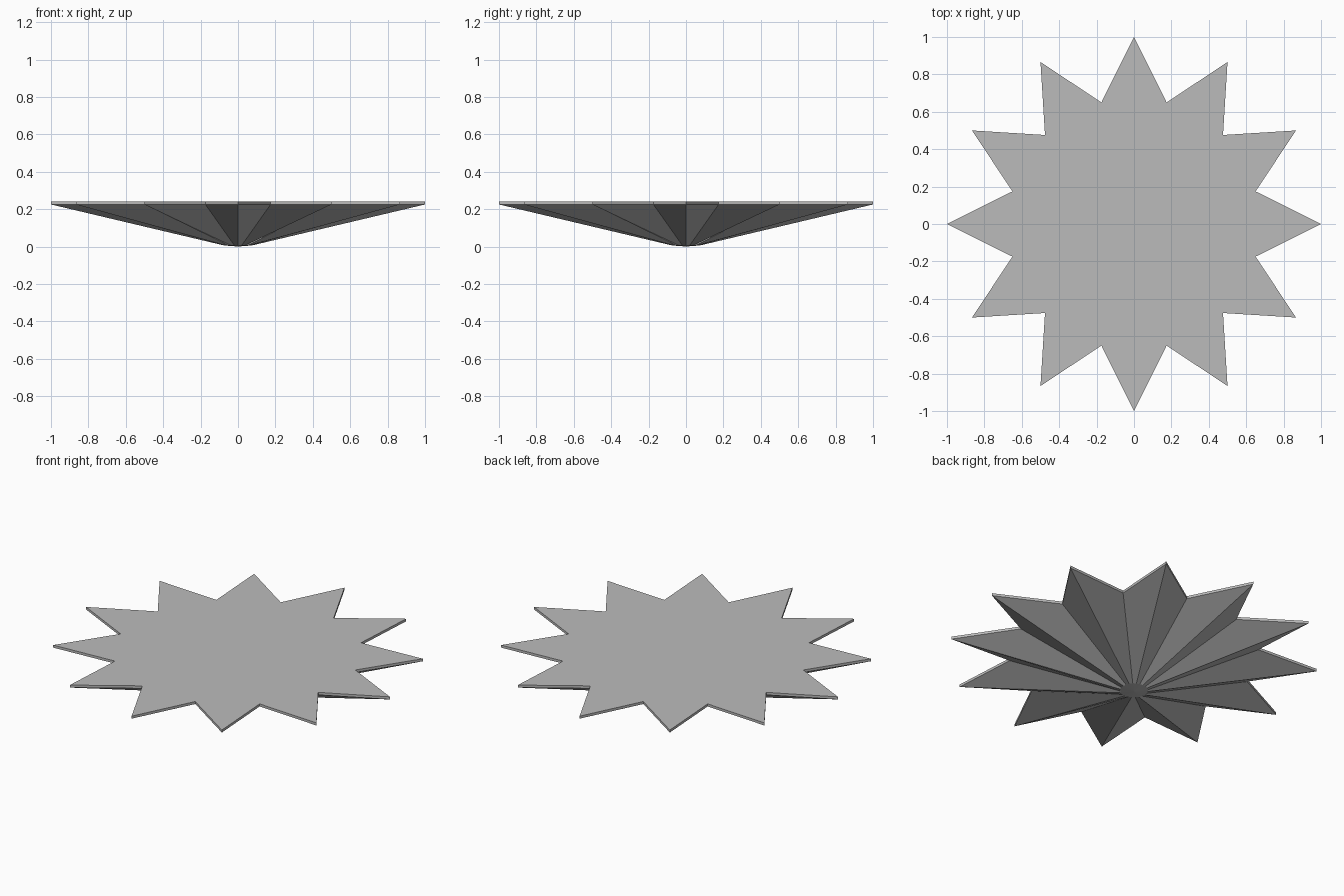
import bpy, bmesh
from math import sin, cos, pi

cube = bpy.data.objects.get("Cube")
if cube:
    bpy.data.objects.remove(cube, do_unlink=True)

POINTS = 12
SIDES = POINTS * 2

grey = bpy.data.materials.new("plain grey")
grey.use_nodes = True
colour = (0.5, 0.5, 0.5, 1)
grey.diffuse_color = colour
grey.node_tree.nodes["Principled BSDF"].inputs["Base Color"].default_value = colour


def ring(bm, tip, valley, z):
    """Ring alternating between tip and valley radius."""
    verts = []
    for i in range(SIDES):
        r = valley if i % 2 else tip
        a = 2 * pi * i / SIDES
        verts.append(bm.verts.new((r * cos(a), r * sin(a), z)))
    return verts


def bridge(bm, low, high):
    for i in range(SIDES):
        j = (i + 1) % SIDES
        bm.faces.new((low[i], low[j], high[j], high[i]))


bm = bmesh.new()
# Round foot, star rim and flat top
foot = ring(bm, 0.075, 0.075, 0.006)
rim_low = ring(bm, 1.0, 0.673, 0.225)
rim_top = ring(bm, 1.0, 0.673, 0.24)
bridge(bm, foot, rim_low)
bridge(bm, rim_low, rim_top)
bm.faces.new(rim_top)

# Shallow cap under the foot
centre = bm.verts.new((0, 0, 0))
for i in range(SIDES):
    bm.faces.new((centre, foot[(i + 1) % SIDES], foot[i]))

bmesh.ops.recalc_face_normals(bm, faces=bm.faces)
mesh = bpy.data.meshes.new("star_dish")
bm.to_mesh(mesh)
bm.free()
mesh.materials.append(grey)
star = bpy.data.objects.new("star_dish", mesh)
bpy.context.collection.objects.link(star)
